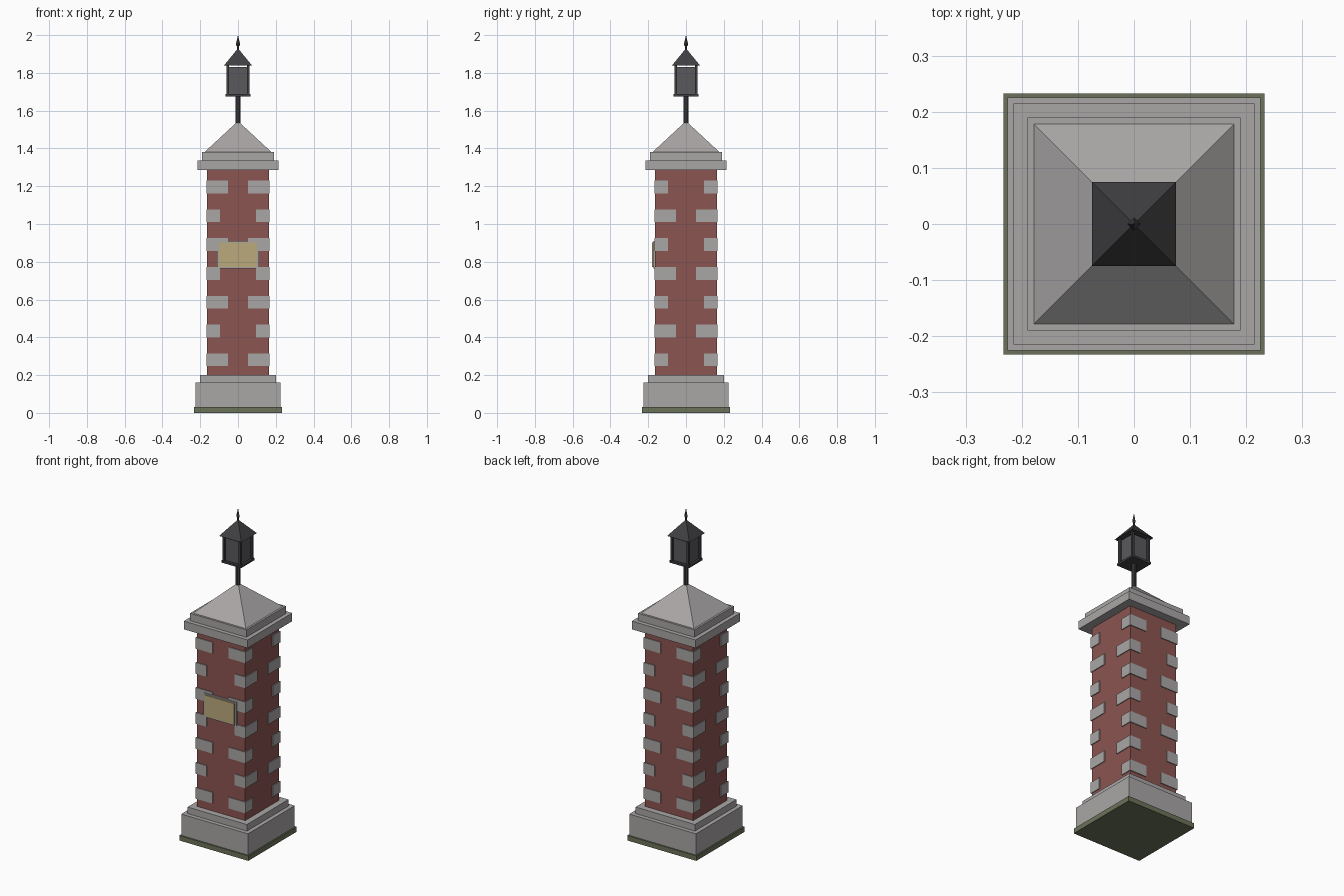
import bpy, math

if "Cube" in bpy.data.objects:
    bpy.data.objects.remove(bpy.data.objects["Cube"])


def material(name, rgb):
    m = bpy.data.materials.new(name)
    m.diffuse_color = (*rgb, 1)
    m.use_nodes = True
    m.node_tree.nodes["Principled BSDF"].inputs["Base Color"].default_value = m.diffuse_color
    return m


STONE = material("stone", (0.40, 0.38, 0.38))
BRICK = material("brick", (0.26, 0.09, 0.08))
MOSS = material("moss", (0.15, 0.17, 0.10))
BRASS = material("brass", (0.50, 0.40, 0.20))
IRON = material("iron", (0.05, 0.05, 0.055))
GLASS = material("glass", (0.10, 0.10, 0.11))


def box(name, x, y, z, mat):
    """Box from (min, max) ranges."""
    loc = [(a + b) / 2 for a, b in (x, y, z)]
    bpy.ops.mesh.primitive_cube_add(size=1, location=loc)
    o = bpy.context.object
    o.name = name
    o.scale = [abs(b - a) for a, b in (x, y, z)]
    o.data.materials.append(mat)
    return o


def slab(name, half, z0, z1, mat):
    return box(name, (-half, half), (-half, half), (z0, z1), mat)


def cone(name, r0, r1, z0, z1, sides, mat, turn=0):
    bpy.ops.mesh.primitive_cone_add(vertices=sides, radius1=r0, radius2=r1,
                                    depth=z1 - z0, location=(0, 0, (z0 + z1) / 2),
                                    rotation=(0, 0, turn))
    o = bpy.context.object
    o.name = name
    o.data.materials.append(mat)
    return o


def pyramid(name, half, z0, z1, mat):
    return cone(name, half * math.sqrt(2), 0, z0, z1, 4, mat, math.pi / 4)


# Base and brick shaft
slab("moss_footing", 0.233, 0, 0.03, MOSS)
slab("plinth", 0.225, 0.03, 0.16, STONE)
slab("plinth_step", 0.20, 0.16, 0.20, STONE)
slab("brick_shaft", 0.163, 0.20, 1.285, BRICK)

# Alternating corner stones
OUT = 0.168
for i in range(7):
    zc = 0.281 + 0.1525 * i
    lx, ly = (0.115, 0.073) if i % 2 == 0 else (0.073, 0.115)
    for sx in (-1, 1):
        for sy in (-1, 1):
            box("corner_stone", (sx * (OUT - lx), sx * OUT),
                (sy * (OUT - ly), sy * OUT), (zc - 0.034, zc + 0.034), STONE)

# Plaque on the front
box("plaque_frame", (-0.11, 0.11), (-0.173, -0.155), (0.765, 0.91), STONE)
box("plaque", (-0.10, 0.10), (-0.179, -0.16), (0.773, 0.902), BRASS)

# Stone cap
slab("cap_lower", 0.215, 1.285, 1.335, STONE)
slab("cap_upper", 0.19, 1.335, 1.38, STONE)
pyramid("cap_pyramid", 0.178, 1.38, 1.545, STONE)

# Lantern
cone("lamp_pole", 0.013, 0.013, 1.52, 1.68, 8, IRON, math.pi / 8)
slab("lantern_base", 0.066, 1.675, 1.688, IRON)
slab("lantern_glass", 0.051, 1.688, 1.83, GLASS)
for sx in (-1, 1):
    for sy in (-1, 1):
        box("lantern_post", (sx * 0.047, sx * 0.061), (sy * 0.047, sy * 0.061),
            (1.685, 1.845), IRON)
pyramid("lantern_roof", 0.075, 1.838, 1.93, IRON)

# Finial
cone("finial_stem", 0.005, 0.005, 1.915, 1.95, 6, IRON)
cone("finial_collar", 0.004, 0.012, 1.938, 1.948, 4, IRON)
cone("finial_spike", 0.012, 0, 1.948, 2.0, 4, IRON)
